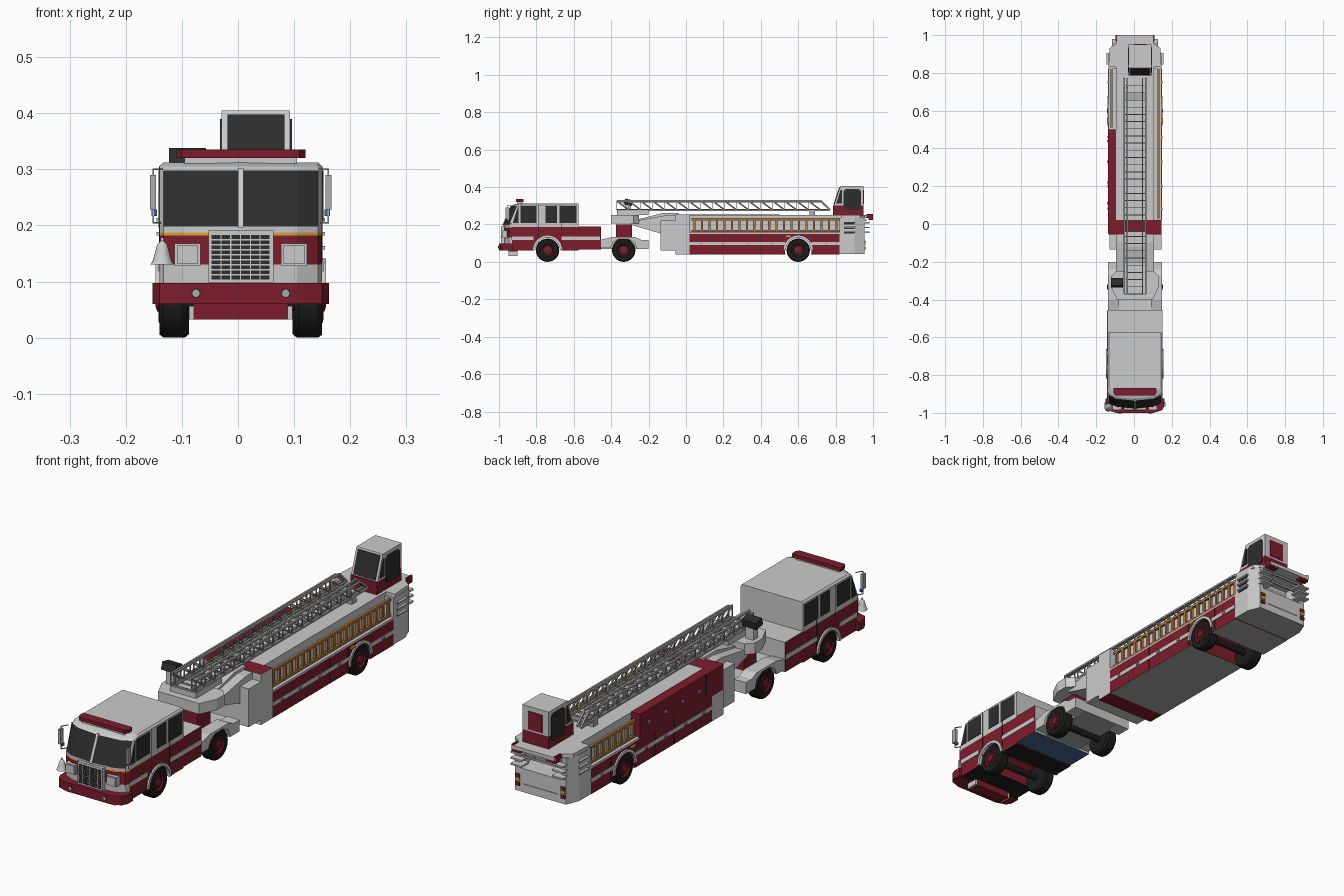
import bpy, bmesh, math
from mathutils import Vector, Matrix

if "Cube" in bpy.data.objects:
    bpy.data.objects.remove(bpy.data.objects["Cube"])

C = 0.005  # centre line of the vehicle in x


def mat(name, r, g, b):
    m = bpy.data.materials.new(name)
    m.diffuse_color = (r, g, b, 1)
    m.use_nodes = True
    m.node_tree.nodes["Principled BSDF"].inputs["Base Color"].default_value = m.diffuse_color
    return m


WHITE = mat("white paint", .60, .60, .60)
RED = mat("red paint", .21, .012, .025)
GLASS = mat("dark glass", .026, .026, .026)
BLACK = mat("tyre black", .012, .012, .012)
WOOD = mat("ladder wood", .42, .19, .06)
STEEL = mat("steel", .42, .42, .43)
GREY = mat("underside grey", .40, .40, .40)
BLUE = mat("blue", .06, .13, .28)
YELLOW = mat("yellow", .70, .38, .03)


def finish(name, bm, *mats):
    bmesh.ops.recalc_face_normals(bm, faces=bm.faces[:])
    me = bpy.data.meshes.new(name)
    bm.to_mesh(me)
    bm.free()
    for m in mats:
        me.materials.append(m)
    ob = bpy.data.objects.new(name, me)
    bpy.context.collection.objects.link(ob)
    return ob


def loft(bm, rings):
    vs = [[bm.verts.new(p) for p in r] for r in rings]
    n = len(vs[0])
    for a, b in zip(vs, vs[1:]):
        for i in range(n):
            bm.faces.new((a[i], a[(i + 1) % n], b[(i + 1) % n], b[i]))
    bm.faces.new(vs[0][::-1])
    bm.faces.new(vs[-1])


def prism(name, yz, x0, x1, m, both=False):
    """Side profile in (y, z) extruded over x, optionally mirrored."""
    bm = bmesh.new()
    for s in ((1, -1) if both else (1,)):
        loft(bm, [[(C + s * x, y, z) for y, z in yz] for x in (x0, x1)])
    return finish(name, bm, m)


def plan(name, half, z0, z1, m):
    """Half plan outline in (x, y), mirrored and extruded over z."""
    pts = half + [(-x, y) for x, y in reversed(half)]
    bm = bmesh.new()
    loft(bm, [[(C + x, y, z) for x, y in pts] for z in (z0, z1)])
    return finish(name, bm, m)


def box(name, x0, x1, y0, y1, z0, z1, m, both=False):
    return prism(name, [(y0, z0), (y1, z0), (y1, z1), (y0, z1)], x0, x1, m, both)


def bars(name, segs, r, m):
    bm = bmesh.new()
    for p, q in segs:
        p, q = Vector(p), Vector(q)
        d = q - p
        M = (Matrix.Translation((p + q) / 2 + Vector((C, 0, 0))) @ d.to_track_quat('Z', 'Y').to_matrix().to_4x4()
             @ Matrix.Diagonal((2 * r, 2 * r, d.length, 1)))
        bmesh.ops.create_cube(bm, size=1, matrix=M)
    return finish(name, bm, m)


def lathe(name, prof, places, axis, m, n=28):
    """Profile of (radius, height) turned about x, y or z at each place."""
    bm = bmesh.new()
    for px, py, pz, s in places:
        rings = []
        for r, h in prof:
            ring = []
            for i in range(n):
                a, b = r * math.cos(math.tau * i / n), r * math.sin(math.tau * i / n)
                d = {'x': (s * h, a, b), 'y': (a, s * h, b), 'z': (a, b, s * h)}[axis]
                ring.append((C + px + d[0], py + d[1], pz + d[2]))
            rings.append(ring)
        loft(bm, rings)
    ob = finish(name, bm, m)
    ob.data.shade_smooth()
    bpy.context.view_layer.objects.active = ob
    ob.select_set(True)
    bpy.ops.object.shade_smooth_by_angle(angle=math.radians(35))
    ob.select_set(False)
    return ob


def paint(ob, m, rule):
    ob.data.materials.append(m)
    for f in ob.data.polygons:
        if rule(f.center, f.normal):
            f.material_index = len(ob.data.materials) - 1


def cut_arch(ob, y):
    cutter = lathe("arch_cutter", [(.072, -.3), (.072, .3)], [(0, y, .063, 1)], 'x', RED)
    mod = ob.modifiers.new("arch", 'BOOLEAN')
    mod.operation, mod.object, mod.solver = 'DIFFERENCE', cutter, 'EXACT'
    bpy.context.view_layer.objects.active = ob
    bpy.ops.object.modifier_apply(modifier=mod.name)
    bpy.data.objects.remove(cutter)


# Cab shell: stacked plan sections with a sloped, chamfered nose
levels = [(.06, -.975), (.13, -.977), (.182, -.977), (.187, -.977), (.198, -.977), (.298, -.935), (.305, -.925), (.312, -.90)]
bm = bmesh.new()
rings = []
for z, yf in levels:
    w = .145 if z < .31 else .138
    half = [(0.001, yf), (.10, yf + .010), (.138, yf + .03), (w, yf + .045), (w, -.574)]
    rings.append([(C + x, y, z) for x, y in half + [(-x, y) for x, y in reversed(half)]])
loft(bm, rings)
cab = finish("cab", bm, RED)
paint(cab, WHITE, lambda c, n: c.z > .187 or (c.z < .12 and n.y < -.4))
paint(cab, YELLOW, lambda c, n: .182 < c.z < .187 and n.y < -.4)
paint(cab, GLASS, lambda c, n: .2 < c.z < .29 and n.y < -.5)
paint(cab, BLACK, lambda c, n: n.z < -.9)
cut_arch(cab, -.74)
prism("windshield_pillar", [(-.982, .196), (-.976, .196), (-.93, .302), (-.936, .302)], -.005, .005, WHITE)

# Cab windows and trim
prism("door_front_window", [(-.927, .207), (-.895, .207), (-.895, .298), (-.897, .298)], .145, .147, GLASS, True)
for y0, y1 in ((-.885, -.80), (-.75, -.69), (-.675, -.585)):
    box("side_window", .145, .147, y0, y1, .208, .298, GLASS, True)
bars("door_seams", [((s * .145, y, .08), (s * .145, y, .305)) for s in (1, -1) for y in (-.79, -.665)], .001, BLACK)
for y0, y1 in ((-.93, -.815), (-.665, -.46)):
    box("cab_stripe", .145, .147, y0, y1, .118, .136, WHITE, True)
arch = [(.078, i) for i in range(13)] + [(.066, i) for i in range(12, -1, -1)]
for y, w in ((-.74, .152), (.60, .146)):
    prism("wheel_arch_trim", [(y + r * math.cos(math.pi * i / 12), .063 + r * math.sin(math.pi * i / 12)) for r, i in arch],
          .138, w, WHITE, True)

# Nose: grille, headlights, bumper, bell
box("grille_panel", -.058, .058, -.986, -.965, .098, .192, WHITE)
for r in range(9):
    for k in range(6):
        x = -.052 + k * .0175
        box("grille_slot", x, x + .0155, -.988, -.985, .104 + r * .009, .1105 + r * .009, GLASS)
box("headlight_panel", .072, .118, -.981, -.955, .128, .168, WHITE, True)
box("headlight", .076, .114, -.984, -.98, .132, .164, WHITE, True)
plan("front_bumper", [(.10, -1.0), (.145, -.985), (.157, -.96), (.157, -.925)], .06, .097, RED)
box("lower_valance", -.084, .084, -.95, -.90, .032, .06, RED)
box("frame_ends", .084, .092, -.95, -.90, .032, .056, WHITE, True)
fogs = [(s * .08, -1.0, .079, 1) for s in (1, -1)]
lathe("fog_light_rims", [(.009, -.002), (.009, .02)], fogs, 'y', GLASS, 14)
lathe("fog_lights", [(.0065, -.004), (.0065, .02)], fogs, 'y', STEEL, 14)
lathe("bell", [(.021, 0), (.017, .007), (.012, .025), (.009, .036), (.003, .042), (.003, .048)],
      [(-.14, -.972, .130, 1)], 'z', WHITE, 20)

# Roof light bar and mirrors
box("light_bar_base", -.10, .10, -.90, -.875, .31, .32, WHITE)
plan("light_bar", [(.105, -.908), (.115, -.89), (.112, -.868)], .32, .335, RED)
box("mirror", .151, .162, -.965, -.945, .228, .29, STEEL, True)
box("mirror_blue_lamp", .149, .159, -.955, -.942, .217, .228, BLUE, True)
bars("mirror_arms", [((s * .14, -.93, z), (s * .156, -.955, z)) for s in (1, -1) for z in (.205, .30)]
     + [((s * .156, -.955, .205), (s * .156, -.955, .30)) for s in (1, -1)], .0015, STEEL)

# Rear deck of the tractor, chassis, fenders and tank
deck = box("tractor_deck", -.145, .145, -.574, -.455, .065, .19, RED)
paint(deck, WHITE, lambda c, n: n.z > .9 or n.y > .9)
paint(deck, BLUE, lambda c, n: n.z < -.9)
chassis = box("chassis", -.09, .09, -.46, -.2, .07, .115, WHITE)
paint(chassis, GREY, lambda c, n: n.z < -.9)
prism("tractor_fender", [(-.455, .075), (-.455, .118), (-.40, .132), (-.27, .132), (-.24, .118), (-.2, .118), (-.2, .07),
                         (-.262, .07), (-.275, .105), (-.31, .122), (-.36, .122), (-.39, .105), (-.405, .075)],
      .085, .142, WHITE, True)
box("turntable_pedestal", -.07, .07, -.375, -.29, .115, .20, RED)

# Wheels
wheels = [(s * x, y, .0625, s) for s in (1, -1) for x, y in ((.096, -.74), (.092, -.333), (.092, .60))]
lathe("tyres", [(.036, 0), (.056, 0), (.0625, .008), (.0625, .042), (.057, .049), (.038, .049), (.034, .046)], wheels, 'x', BLACK)
lathe("wheel_rims", [(.036, .03), (.036, .050), (.031, .051), (.026, .045), (.016, .047)], wheels, 'x', RED)
lathe("wheel_dishes", [(.024, .04), (.024, .0465)], wheels, 'x', GLASS, 18)
lathe("wheel_hubs", [(.016, .04), (.016, .053), (.007, .056)], wheels, 'x', RED, 14)
lathe("axles", [(.014, -.11), (.014, .11)], [(0, y, .0625, 1) for y in (-.74, -.333, .60)], 'x', BLACK, 12)

# Gooseneck joining trailer to turntable
plan("gooseneck_plate", [(.095, -.40), (.128, -.33), (.128, -.28), (.10, -.25)], .205, .25, WHITE)
prism("gooseneck", [(-.30, .20), (-.13, .15), (-.04, .15), (-.04, .25), (-.10, .25), (-.28, .218)], -.10, .10, WHITE)
prism("neck_top_support", [(-.28, .222), (-.04, .245), (-.04, .262), (-.12, .262)], -.06, .06, WHITE)

# Trailer front section
box("trailer_front", -.135, .14, -.136, -.055, .062, .222, WHITE)
bulkhead = box("trailer_bulkhead", -.14, .14, -.055, .02, .04, .252, WHITE)
paint(bulkhead, RED, lambda c, n: abs(n.z) > .9)

# Trailer main body, lower lockers
body = box("trailer_lockers", -.14, .14, .02, .82, .04, .148, RED)
paint(body, GREY, lambda c, n: n.z < -.9 and c.z < .045 and c.y < .58)
cut_arch(body, .60)
box("locker_shelf", -.14, .14, .02, .82, .148, .156, WHITE)
box("trailer_core", -.10, .10, .02, .86, .156, .25, WHITE)
box("left_upper_locker", -.1415, -.10, -.05, .50, .146, .2525, RED)
for y0, y1 in ((.02, .53), (.67, .82)):
    box("trailer_stripe", .14, .142, y0, y1, .090, .106, WHITE, True)
seams = [.14, .27, .40, .52, .69]
bars("locker_seams", [((s * .14, y, .045), (s * .14, y, .146)) for s in (1, -1) for y in seams]
     + [((-.141, y, .156), (-.141, y, .25)) for y in (.06, .17, .28, .39)], .0013, GLASS)
for y in (.08, .20, .33, .46, .75):
    box("locker_handle", .14, .146, y - .007, y + .007, .093, .103, STEEL, True)
for y in (.11, .22, .33, .44):
    box("upper_locker_handle", -.147, -.14, y - .006, y + .006, .195, .205, STEEL)
box("marker_light", .14, .148, .535, .56, .133, .141, YELLOW, True)

# Wooden ladders stored in the side channels
for side, y0 in ((1, .03), (-1, .51)):
    x = side * .125
    segs = [((x, y0, z), (x, .83, z)) for z in (.165, .228)]
    n = round((.81 - y0) / .04)
    segs += [((x, y0 + .015 + i * .04, .165), (x, y0 + .015 + i * .04, .228)) for i in range(n + 1)]
    bars("wooden_ladder", segs, .0055, WOOD)

# Trailer tail with rear recess, steps and platform
tail = plan("tail_lower", [(.14, .82), (.14, .90), (.118, .955)], .042, .14, WHITE)
paint(tail, GREY, lambda c, n: n.z < -.9)
bm = bmesh.new()
for s in (1, -1):
    loft(bm, [[(C + s * x, y, z) for x, y in ((.10, .82), (.14, .82), (.14, .90), (.118, .955), (.10, .955))] for z in (.14, .235)])
finish("tail_cheeks", bm, WHITE)
plan("tail_platform", [(.14, .83), (.135, .93), (.10, .955), (.10, 1.0)], .235, .25, WHITE)
box("tail_red_edge", .06, .102, .975, 1.0, .225, .2345, RED, True)
box("tail_red_tip", .095, .103, .965, 1.0, .235, .255, RED, True)
for z in (.155, .18, .205):
    box("rear_step", .07, .122, .93, .98, z, z + .007, WHITE, True)
    box("side_step", .14, .15, .845, .905, z + .002, z + .008, WHITE, True)
    box("side_step_shadow_gap", .14, .1415, .845, .90, z - .004, z + .002, GLASS, True)
bars("rear_rails", [((-.10, y, z), (.10, y, z)) for y, z in ((.96, .222), (.95, .19))], .004, STEEL)
box("rear_recess_panel", -.095, .095, .86, .863, .15, .225, GREY)
for z0, m in ((.065, RED), (.085, YELLOW), (.10, RED)):
    box("tail_light", .095, .115, .952, .960, z0, z0 + .014, m, True)
box("tail_door_seam", -.08, .08, .954, .957, .074, .077, GREY)

# Rear steering cab
X0, X1 = -.034, .088
prism("tiller_base", [(.785, .25), (.95, .25), (.95, .302), (.785, .302)], X0, X1, RED)
prism("tiller_cab", [(.79, .302), (.95, .302), (.95, .405), (.825, .405)], X0, X1, WHITE)
prism("tiller_windshield", [(.788, .306), (.793, .306), (.824, .398), (.819, .398)], X0 + .01, X1 - .01, GLASS)
for x in (X0 - .003, X1):
    prism("tiller_side_window", [(.842, .285), (.85, .277), (.927, .277), (.935, .285), (.935, .378), (.924, .39), (.855, .39), (.842, .378)],
          x, x + .003, GLASS)
    prism("tiller_front_quarter", [(.803, .312), (.833, .312), (.833, .385), (.827, .385)], x, x + .003, GLASS)
box("tiller_rear_panel", X0 + .028, X1 - .028, .95, .953, .31, .385, RED)

# Aerial ladder: nested truss sections with matching bays
segs, rungs = [], []
for w, zb, zt, y0, y1 in ((.057, .277, .322, -.37, .77), (.040, .279, .328, -.37, .77)):
    n = 17
    step = (y1 - .05 - y0) / n
    for s in (1, -1):
        segs += [((s * w, y0, zb), (s * w, y1, zb)), ((s * w, y0, zt), (s * w, y1 - .05, zt)), ((s * w, y1 - .05, zt), (s * w, y1, zb))]
        for i in range(n):
            y = y0 + i * step
            rungs += [((s * w, y, zt), (s * w, y + step, zb)), ((s * w, y, zb), (s * w, y, zt))]
    rungs += [((-w, y0 + i * .038, zb), (w, y0 + i * .038, zb)) for i in range(int((y1 - y0) / .038))]
bars("aerial_rails", segs, .0038, STEEL)
bars("aerial_rungs", rungs, .0022, STEEL)
box("aerial_base_beam", -.06, .06, -.37, -.20, .25, .272, WHITE)
box("aerial_rest", -.06, .06, .66, .69, .25, .275, STEEL)

# Operator console beside the turntable
box("console_post", -.11, -.075, -.325, -.295, .25, .31, WHITE)
prism("console_top", [(-.335, .308), (-.29, .30), (-.285, .33), (-.325, .338)], -.128, -.062, GLASS)
